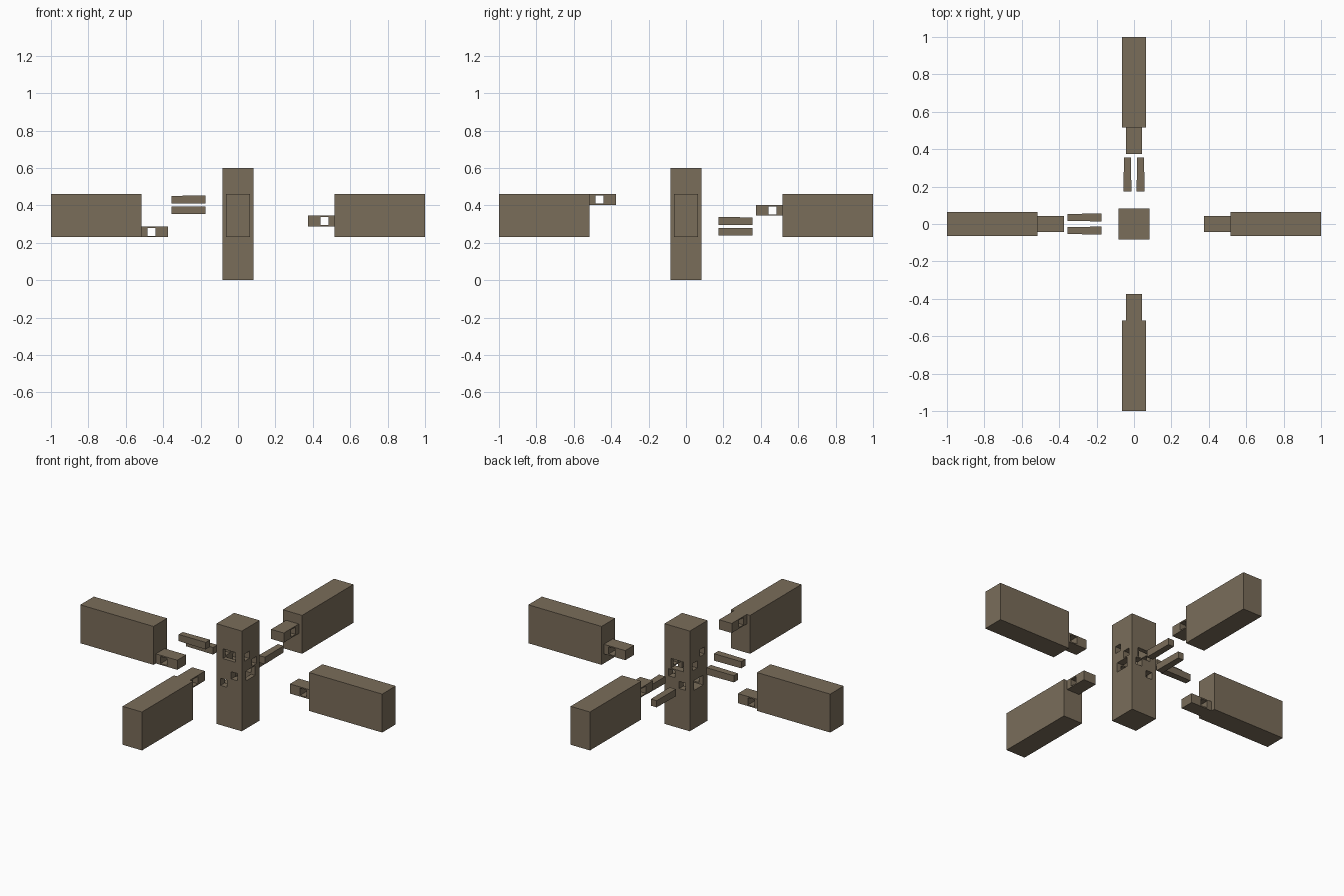
import bpy
from math import radians
from mathutils import Matrix, Vector

if "Cube" in bpy.data.objects:
    bpy.data.objects.remove(bpy.data.objects["Cube"])

wood = bpy.data.materials.new("brown wood")
wood.use_nodes = True
wood.diffuse_color = (0.195, 0.153, 0.102, 1)
wood.node_tree.nodes["Principled BSDF"].inputs["Base Color"].default_value = wood.diffuse_color

POST = 0.084            # half width of the post
BASE, TOP = 0.23, 0.46  # beam underside and top
STEP = (TOP - BASE) / 4 # tenon thickness
SHOULDER, TIP, END = 0.515, 0.373, 1.0
TENON = 0.042           # half width of a tenon
PEG_OFFSET = 0.035      # peg centre from the post axis
HOLE = 0.0215           # half width of a peg hole


def box(name, low, high, turn=0):
    """Box between two corners, turned about the z axis by some degrees."""
    mesh = bpy.data.meshes.new(name)
    corners = [(x, y, z) for x in (low[0], high[0])
               for y in (low[1], high[1]) for z in (low[2], high[2])]
    mesh.from_pydata(corners, [], [(0, 1, 3, 2), (4, 6, 7, 5), (0, 4, 5, 1),
                                   (2, 3, 7, 6), (0, 2, 6, 4), (1, 5, 7, 3)])
    mesh.transform(Matrix.Rotation(radians(turn), 4, 'Z'))
    mesh.materials.append(wood)
    obj = bpy.data.objects.new(name, mesh)
    bpy.context.collection.objects.link(obj)
    return obj


def cut(obj, low, high, turn=0):
    """Carve a box out of an object and discard the cutter."""
    cutter = box("cutter", low, high, turn)
    cutter.hide_render = True
    mod = obj.modifiers.new("cut", 'BOOLEAN')
    mod.operation, mod.solver, mod.object = 'DIFFERENCE', 'EXACT', cutter
    graph = bpy.context.evaluated_depsgraph_get()
    mesh = bpy.data.meshes.new_from_object(obj.evaluated_get(graph))
    obj.modifiers.clear()
    obj.data = mesh
    bpy.data.objects.remove(cutter)


# Central post
post = box("post", (-POST, -POST, 0), (POST, POST, 0.6))

# Each arm points along +x before turning; level 0 is the lowest tenon
arms = [("right_beam", 180, 0), ("left_beam", 0, 1),
        ("back_beam", 90, 2), ("front_beam", -90, 3)]

for name, turn, level in arms:
    z0 = BASE + level * STEP
    z1 = z0 + STEP
    mid = (z0 + z1) / 2

    # Beam with a tenon left standing at its inner end
    beam = box(name, (TIP, -0.064, BASE), (END, 0.064, TOP), turn)
    for side in (-1, 1):
        ys = sorted((side * TENON, side * 0.2))
        cut(beam, (0.2, ys[0], 0), (SHOULDER, ys[1], 1), turn)
    if level > 0:
        cut(beam, (0.2, -0.2, 0), (SHOULDER, 0.2, z0), turn)
    if level < 3:
        cut(beam, (0.2, -0.2, z1), (SHOULDER, 0.2, 1), turn)
    hole_x = SHOULDER - POST + PEG_OFFSET - 0.004
    cut(beam, (hole_x - HOLE, -0.2, mid - HOLE),
        (hole_x + HOLE, 0.2, mid + HOLE), turn)

    # Blind mortise and through peg hole in the post
    depth = SHOULDER - TIP
    cut(post, (POST - depth, -TENON, z0 - 0.0005),
        (0.2, TENON, z1 + 0.0005), turn)
    cut(post, (PEG_OFFSET - HOLE, -0.2, mid - HOLE),
        (PEG_OFFSET + HOLE, 0.2, mid + HOLE), turn)

    # Slightly tapered peg, drawn out to the back or right of the post
    place = Matrix.Rotation(radians(turn), 4, 'Z') @ Vector((PEG_OFFSET, 0, mid))
    along_y = level < 2
    peg_turn = 90 if along_y else 180
    peg = box(name.replace("beam", "peg"), (0.175, -0.021, -0.021), (0.355, 0.021, 0.021))
    for v in peg.data.vertices:
        if v.co.x > 0.3:
            v.co.y *= 0.9
            v.co.z *= 0.95
    peg.data.transform(Matrix.Translation(place) @ Matrix.Rotation(radians(peg_turn), 4, 'Z'))
